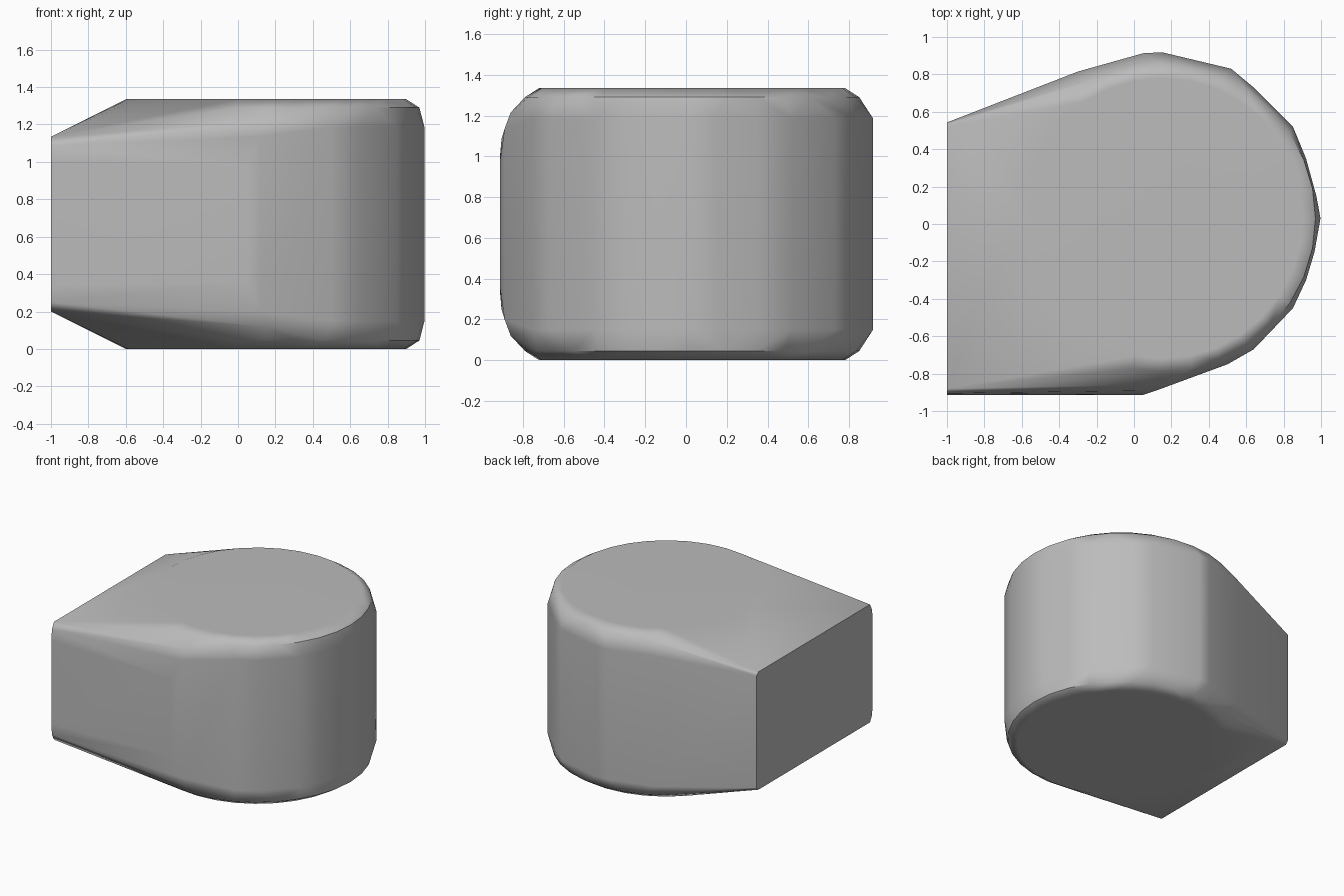
import bpy
import bmesh
import math

cube = bpy.data.objects.get("Cube")
if cube:
    bpy.data.objects.remove(cube)

HEIGHT = 1.335
CENTRE = (0.15, 0.03)

grey = bpy.data.materials.new("plain grey")
grey.use_nodes = True
colour = (0.5, 0.5, 0.5, 1)
grey.diffuse_color = colour
grey.node_tree.nodes["Principled BSDF"].inputs["Base Color"].default_value = colour

bm = bmesh.new()


def add_pair(x, y, z):
    """Add a point and its twin mirrored about mid height."""
    bm.verts.new((x, y, z))
    bm.verts.new((x, y, HEIGHT - z))


def add_ring(radius, z, count=32):
    for i in range(count):
        a = math.tau * i / count
        add_pair(CENTRE[0] + radius * math.cos(a), CENTRE[1] + radius * math.sin(a), z)


# Flat round caps and the shoulder around them
add_ring(0.75, 0)
add_ring(0.82, 0.045)

# Upright rounded wall
wall = [(-0.3, 0.815), (0.05, 0.913), (0.15, 0.918), (0.52, 0.83), (0.64, 0.73),
        (0.85, 0.52), (0.92, 0.35), (0.975, 0.15), (0.997, 0.03), (0.965, -0.15),
        (0.92, -0.3), (0.85, -0.45), (0.64, -0.67), (0.5, -0.75)]
for x, y in wall:
    add_pair(x, y, 0.15)

# Softer shoulder on the straight front side
for x, y, z in [(0.05, -0.913, 0.36), (0.12, -0.89, 0.2), (0.15, -0.86, 0.12)]:
    add_pair(x, y, z)

# Flat narrow end with small corner bevels
for y, z in [(-0.913, 0.34), (-0.905, 0.25), (-0.88, 0.2), (0.52, 0.2), (0.543, 0.225)]:
    add_pair(-1, y, z)

# Wrap the sections in one skin
hull = bmesh.ops.convex_hull(bm, input=bm.verts)
spare = [v for v in bm.verts if not v.link_faces]
bmesh.ops.delete(bm, geom=spare, context="VERTS")
bmesh.ops.dissolve_limit(bm, angle_limit=math.radians(0.5), verts=bm.verts, edges=bm.edges)
bmesh.ops.recalc_face_normals(bm, faces=bm.faces)

mesh = bpy.data.meshes.new("rounded_block")
bm.to_mesh(mesh)
bm.free()
mesh.materials.append(grey)
block = bpy.data.objects.new("rounded_block", mesh)
bpy.context.collection.objects.link(block)

# Smooth shading with the flat end kept crisp
bpy.ops.object.select_all(action="DESELECT")
block.select_set(True)
bpy.context.view_layer.objects.active = block
bpy.ops.object.shade_smooth_by_angle(angle=math.radians(40))
weighted = block.modifiers.new("even normals", "WEIGHTED_NORMAL")
weighted.keep_sharp = True
